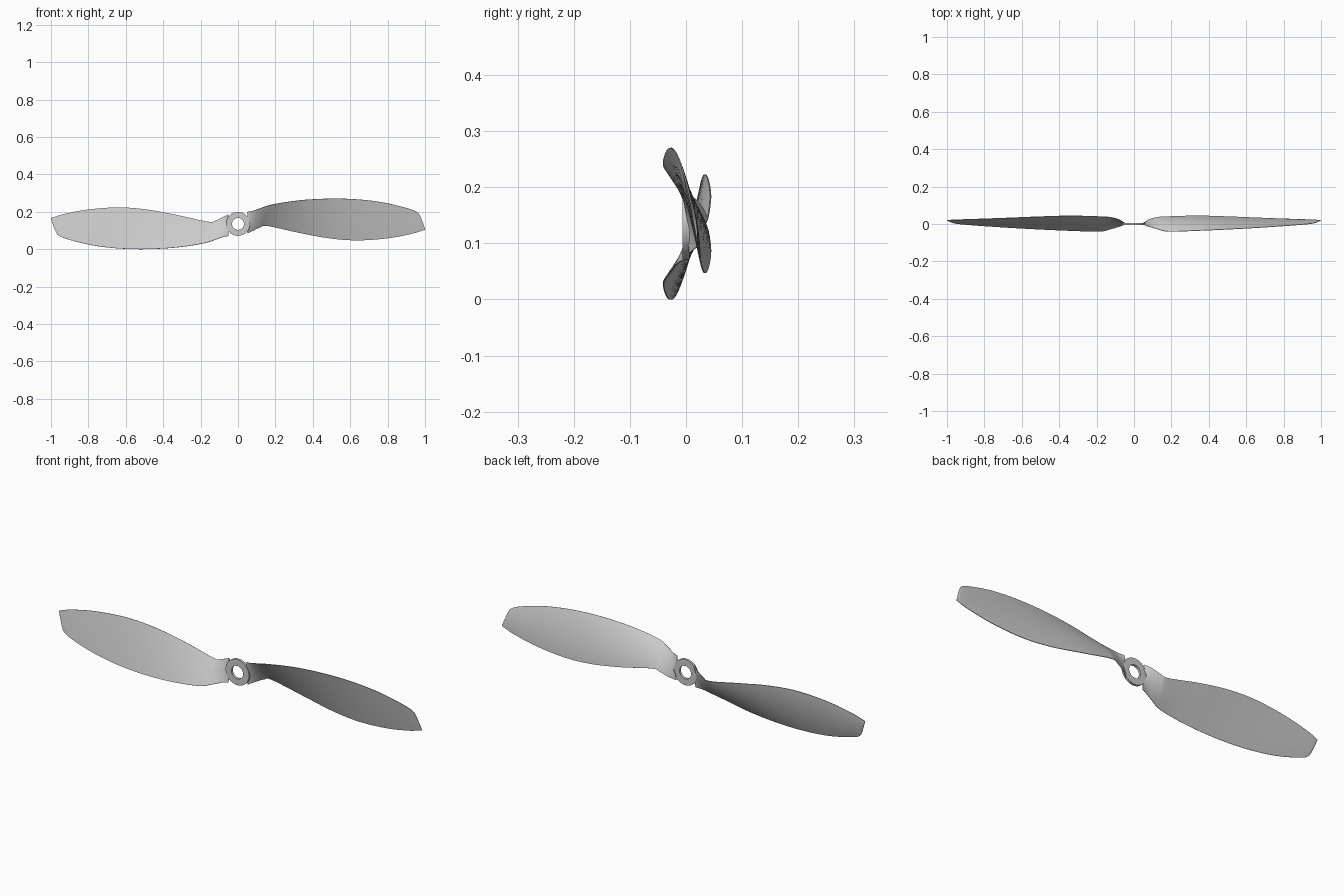
import bpy, bmesh, math
from mathutils import Vector

if "Cube" in bpy.data.objects:
    bpy.data.objects.remove(bpy.data.objects["Cube"])

HUB_Z = 0.135

def make_object(name, bm):
    bmesh.ops.recalc_face_normals(bm, faces=bm.faces)
    me = bpy.data.meshes.new(name)
    bm.to_mesh(me)
    bm.free()
    ob = bpy.data.objects.new(name, me)
    bpy.context.collection.objects.link(ob)
    bpy.ops.object.select_all(action='DESELECT')
    ob.select_set(True)
    bpy.context.view_layer.objects.active = ob
    bpy.ops.object.shade_smooth_by_angle(angle=math.radians(35))
    return ob

# Blade stations: upper edge (x, y, z), lower edge (x, y, z), bulge
STATIONS = [
    (.050, -.004, .200, .050, .006, .083, .003),
    (.080, -.014, .205, .080, .024, .098, .004),
    (.120, -.026, .219, .120, .035, .117, .006),
    (.185, -.040, .239, .160, .039, .124, .009),
    (.330, -.036, .261, .330, .044, .087, .011),
    (.490, -.029, .270, .490, .040, .058, .011),
    (.640, -.021, .266, .640, .034, .047, .010),
    (.780, -.012, .249, .800, .028, .058, .008),
    (.900, -.003, .220, .920, .024, .080, .006),
    (.955, .003, .199, .970, .022, .094, .004),
    (.975, .008, .175, .990, .021, .101, .003),
    (1.00, .019, .110, 1.00, .020, .104, .001),
]

def spline(p, q, r, s, t):
    return [0.5 * (2*b + (c-a)*t + (2*a-5*b+4*c-d)*t*t + (3*b-a-3*c+d)*t**3)
            for a, b, c, d in zip(p, q, r, s)]

def blade_rows(steps=5):
    n = len(STATIONS)
    rows = []
    for i in range(n - 1):
        idx = [max(i-1, 0), i, i+1, min(i+2, n-1)]
        for k in range(steps):
            rows.append(spline(*[STATIONS[j] for j in idx], k / steps))
    return rows + [list(STATIONS[-1])]

# Section: bulged rear face, nearly flat front face
def section(row, count=14):
    top, bot, h = Vector(row[:3]), Vector(row[3:6]), row[6]
    chord = bot - top
    normal = Vector((0, chord.z, -chord.y)).normalized()
    if normal.y < 0:
        normal = -normal
    ts = [(1 - math.cos(math.pi * k / count)) / 2 for k in range(count + 1)]
    edge = min(.0012, h * .3)
    rear = [top + chord*t + normal*(edge + h*4*t*(1-t)) for t in ts]
    front = [top + chord*t + normal*(-edge - h*.1*4*t*(1-t)) for t in reversed(ts)]
    pts = rear + front
    for p in pts:  # root wraps the hub ring
        p.x = max(p.x, math.sqrt(max(0, .062**2 - (p.z - HUB_Z)**2)))
    return pts

def build_blade(name, sign):
    bm = bmesh.new()
    loops = []
    for row in blade_rows():
        loops.append([bm.verts.new((sign*p.x, p.y, HUB_Z + sign*(p.z - HUB_Z)))
                      for p in section(row)])
    for a, b in zip(loops, loops[1:]):
        for k in range(len(a)):
            j = (k + 1) % len(a)
            bm.faces.new((a[k], a[j], b[j], b[k]))
    bm.faces.new(loops[0])
    bm.faces.new(loops[-1])
    return make_object(name, bm)

build_blade("right_blade", 1)
build_blade("left_blade", -1)

# Hub ring
bm = bmesh.new()
SEG = 48
rings = []
for k in range(SEG):
    a = 2 * math.pi * k / SEG
    rings.append([bm.verts.new((r*math.cos(a), y, HUB_Z + r*math.sin(a)))
                  for r, y in ((.064, -.006), (.064, .006), (.032, .006), (.032, -.006))])
for k in range(SEG):
    a, b = rings[k], rings[(k + 1) % SEG]
    for m in range(4):
        n = (m + 1) % 4
        bm.faces.new((a[m], a[n], b[n], b[m]))
make_object("hub_ring", bm)
